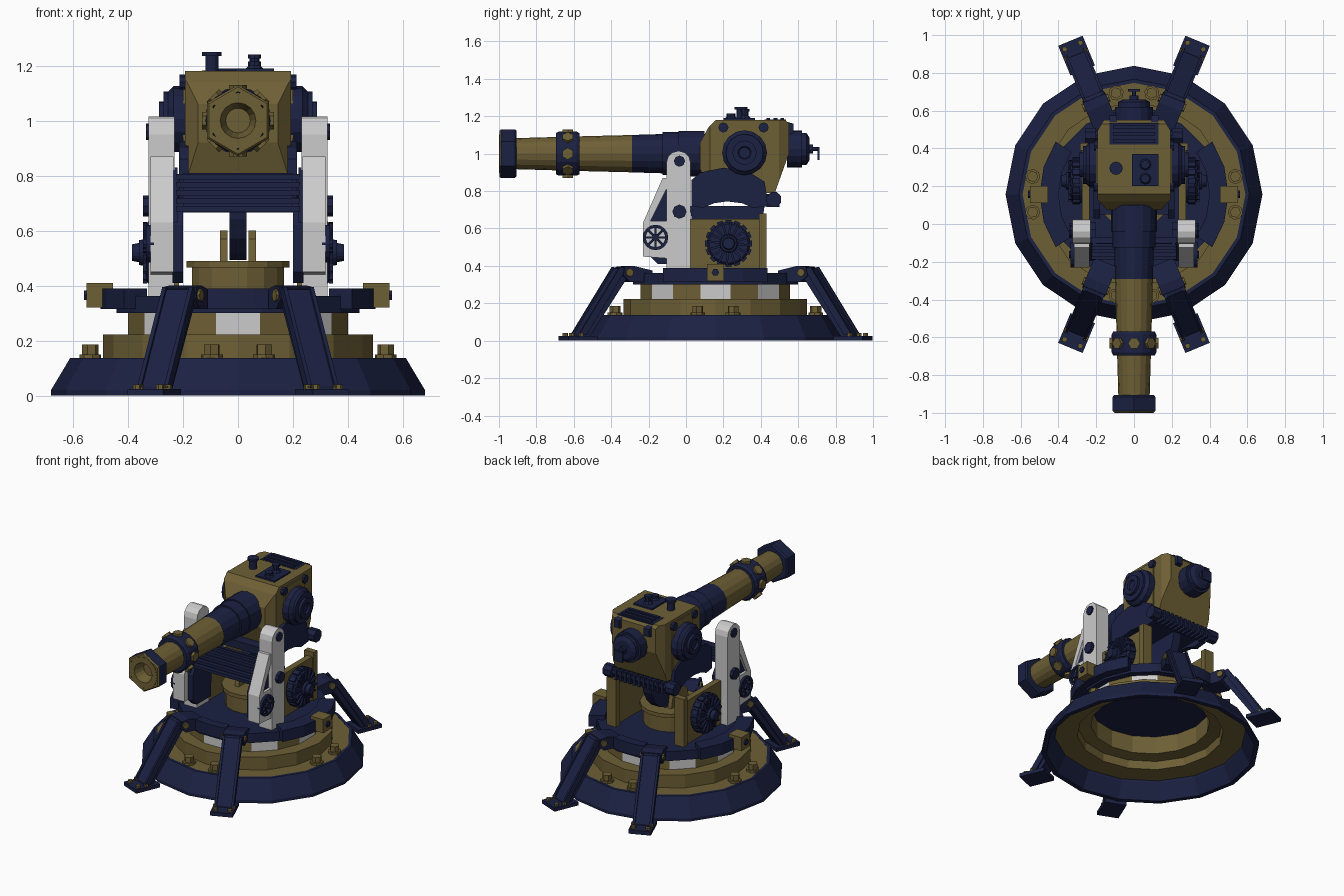
import bpy, bmesh
from math import sin, cos, pi, radians
from mathutils import Matrix, Vector

if "Cube" in bpy.data.objects:
    bpy.data.objects.remove(bpy.data.objects["Cube"])

def material(name, c):
    m = bpy.data.materials.new(name)
    m.diffuse_color = (*c, 1)
    m.use_nodes = True
    m.node_tree.nodes["Principled BSDF"].inputs["Base Color"].default_value = m.diffuse_color
    return m

NAVY = material("navy", (0.011, 0.015, 0.055))
BRASS = material("brass", (0.155, 0.115, 0.036))
I = Matrix()
CY = 0.157                      # turntable centre in y
SIDES = ((-1, "left"), (1, "right"))

def T(x, y, z): return Matrix.Translation((x, y, z))
def polar(deg): return T(0, CY, 0) @ Matrix.Rotation(radians(deg), 4, 'Z')
def place(axis, a, b, h):
    return {'x': (h, a, b), 'y': (a, h, b), 'z': (a, b, h)}[axis]

def finish(name, bm, mat, M=I):
    bmesh.ops.remove_doubles(bm, verts=bm.verts, dist=1e-5)
    bm.transform(M)
    bmesh.ops.recalc_face_normals(bm, faces=bm.faces)
    me = bpy.data.meshes.new(name)
    bm.to_mesh(me)
    bm.free()
    if mat: me.materials.append(mat)
    ob = bpy.data.objects.new(name, me)
    bpy.context.collection.objects.link(ob)
    return ob

def lathe(name, prof, axis, n, mat, M=I, closed=False, turn=0):
    """Turned part: prof = (radius, height) pairs."""
    bm = bmesh.new()
    rings = [[bm.verts.new(place(axis, r * cos(2*pi*k/n + turn), r * sin(2*pi*k/n + turn), h))
              for k in range(n)] for r, h in prof]
    pairs = list(zip(rings, rings[1:])) + ([(rings[-1], rings[0])] if closed else [])
    for p, q in pairs:
        for k in range(n):
            bm.faces.new((p[k], p[(k+1) % n], q[(k+1) % n], q[k]))
    return finish(name, bm, mat, M)

def disc(name, r, a, b, axis, n, mat, M=I, turn=0):
    return lathe(name, [(0, a), (r, a), (r, b), (0, b)], axis, n, mat, M, turn=turn)

def prism_bm(pts, axis, a, b):
    bm = bmesh.new()
    lo, hi = [[bm.verts.new(place(axis, u, v, h)) for u, v in pts] for h in (a, b)]
    bm.faces.new(lo)
    bm.faces.new(hi)
    for k in range(len(pts)):
        j = (k + 1) % len(pts)
        bm.faces.new((lo[k], lo[j], hi[j], hi[k]))
    return bm

def prism(name, pts, axis, a, b, mat, M=I):
    return finish(name, prism_bm(pts, axis, a, b), mat, M)

def box(name, x, y, z, mat, M=I):
    return prism(name, [(x[0], y[0]), (x[1], y[0]), (x[1], y[1]), (x[0], y[1])], 'z', *z, mat, M)

def wedge(name, r0, r1, half, z, mat, deg, steps=4):
    a = [radians(-half + 2 * half * k / steps) for k in range(steps + 1)]
    pts = [(r1*cos(t), r1*sin(t)) for t in a] + [(r0*cos(t), r0*sin(t)) for t in reversed(a)]
    return prism(name, pts, 'z', *z, mat, polar(deg))

# Stepped base, hollow underneath
lathe("base_skirt", [(.65, 0), (.68, 0), (.68, .02), (.61, .137), (.59, .137), (.60, .10)], 'z', 16, NAVY, polar(0), True)
lathe("base_ring", [(.605, .115), (.605, .136), (.49, .136), (.49, .222), (.40, .222), (.40, .31),
                    (.37, .31), (.37, .18), (.45, .17), (.455, .115)], 'z', 16, BRASS, polar(0), True)
for q in range(4):
    for d in (-10, 10):
        M = polar(q * 90 + d) @ T(.545, 0, 0)
        disc("base_bolt_washer", .04, .136, .15, 'z', 8, BRASS, M)
        disc("base_bolt", .03, .15, .185, 'z', 6, BRASS, M)

# Drum of alternating panels
for k in range(16):
    wedge("drum_panel", .385, .408, 11.25, (.22, .315), BRASS if k % 2 else None, k * 22.5, 1)

# Turntable with raised rim segments
disc("turntable", .45, .30, .362, 'z', 16, NAVY, polar(11.25))
for d, h, r in ((0, 34, .50), (180, 34, .50), (90, 14, .46), (270, 14, .46)):
    wedge("turntable_rim", .40, r, h, (.315, .39), NAVY, d)
for d in (0, 180):
    box("rim_block", (.455, .55), (-.045, .045), (.32, .41), BRASS, polar(d))
    disc("rim_block_bolt", .02, .55, .56, 'x', 6, NAVY, polar(d) @ T(0, 0, .365))

# Four stabiliser legs
for d in (67.5, 112.5, 247.5, 292.5):
    M = polar(d)
    prism("leg_hinge", [(.39, .315), (.52, .315), (.56, .35), (.55, .395), (.50, .40), (.39, .375)],
          'y', -.065, .065, NAVY, M)
    disc("leg_pin", .022, -.075, .075, 'y', 8, BRASS, M @ T(.525, 0, .365))
    prism("leg_strut", [(.51, .35), (.53, .395), (.57, .385), (.80, .035), (.80, .01), (.755, .01), (.535, .33)],
          'y', -.05, .05, NAVY, M)
    for s in (-1, 1):
        prism("leg_rail", [(.54, .385), (.575, .395), (.815, .03), (.77, .03)],
              'y', s * .045, s * .06, NAVY, M)
    box("leg_foot", (.71, .88), (-.07, .07), (0, .025), NAVY, M)
    for r, w in ((.85, .045), (.85, -.045), (.80, .055), (.80, -.055)):
        disc("foot_bolt", .015, .025, .04, 'z', 6, BRASS, M @ T(r, w, 0))

# Central pivot with two lugs
lathe("pivot", [(0, .36), (.17, .36), (.17, .465), (.19, .465), (.19, .49), (0, .49)], 'z', 16, BRASS, polar(11.25))
for s, side in SIDES:
    prism("pivot_lug_" + side, [(.06, .48), (.25, .48), (.23, .57), (.19, .60), (.12, .60), (.08, .57)],
          'x', s * .038, s * .066, BRASS)

# Elevation sector under the cradle
arc = [(.22 + .2 * cos(radians(t)), .72 + .23 * sin(radians(t))) for t in range(180, 361, 20)]
prism("elevation_sector", arc, 'x', -.03, .03, NAVY)

# Cradle: side plates, floor and rear roller
CR = [(.03, .72), (.03, .86), (.08, .90), (.2, .925), (.34, .90), (.42, .85), (.44, .72), (.36, .71),
      (.30, .735), (.22, .745), (.15, .735), (.09, .71)]
for s, side in SIDES:
    prism("cradle_plate_" + side, CR, 'x', s * .18, s * .214, NAVY)
    disc("roller_knob_" + side, .042, s * .20, s * .26, 'x', 8, NAVY, T(0, .47, .755), pi / 8)
box("cradle_floor", (-.19, .19), (.05, .43), (.75, .80), NAVY)
disc("rear_roller", .026, -.21, .21, 'x', 8, NAVY, T(0, .47, .755))
for k in range(11):
    x = -.17 + k * .034
    box("roller_tooth", (x - .009, x + .009), (.43, .50), (.715, .785), NAVY)

# Side cheeks, panels and gears
post = [(-.105, .36), (.025, .36)] + [(-.04 + .065 * cos(radians(t)), .95 + .065 * sin(radians(t)))
                                      for t in range(0, 181, 30)]
wing = [(-.1, .44), (-.23, .45), (-.23, .63), (-.125, .87), (-.1, .87), (-.1, .82), (-.19, .64), (-.1, .64)]
for s, side in SIDES:
    prism("cheek_post_" + side, post, 'x', s * .23, s * .325, None)
    prism("cheek_wing_" + side, wing, 'x', s * .235, s * .318, None)
    prism("cheek_liner_" + side, [(-.19, .45), (-.15, .41), (.0, .41), (.01, .66), (-.03, .72), (-.13, .72), (-.19, .62)],
          'x', s * .2, s * .238, NAVY)
    prism("wing_ribs_" + side, [(-.195, .63), (-.1, .63), (-.1, .83)], 'x', s * .22, s * .30, NAVY)
    disc("cheek_bolt_upper_" + side, .03, s * .32, s * .335, 'x', 8, NAVY, T(0, -.035, .96))
    disc("cheek_bolt_lower_" + side, .038, s * .32, s * .345, 'x', 8, NAVY, T(0, -.035, .69))
    # Spoked wheel
    W = T(0, -.163, .552)
    lathe("wheel_rim_" + side, [(.052, s * .305), (.068, s * .305), (.068, s * .335), (.052, s * .335)],
          'x', 16, NAVY, W, True)
    disc("wheel_hub_" + side, .02, s * .305, s * .345, 'x', 8, NAVY, W)
    for k in range(4):
        box("wheel_spoke_" + side, (s * .308, s * .328), (-.058, .058), (-.006, .006), NAVY,
            W @ Matrix.Rotation(k * pi / 4, 4, 'X'))
    # Brass panel with rear post
    box("side_panel_" + side, (s * .235, s * .275), (.02, .43), (.36, .65), BRASS)
    box("panel_post_" + side, (s * .215, s * .285), (.39, .43), (.36, .68), BRASS)
    # Gear with swirled vanes
    G = T(0, .228, .52)
    lathe("gear_" + side, [(0, s * .27), (.118, s * .27), (.118, s * .32), (.105, s * .335), (.05, s * .335),
                           (.045, s * .36), (.035, s * .36), (.03, s * .385), (0, s * .385)], 'x', 16, NAVY, G)
    for k in range(16):
        R = G @ Matrix.Rotation(k * pi / 8, 4, 'X')
        box("gear_tooth_" + side, (s * .285, s * .325), (.11, .126), (-.016, .016), NAVY, R)
        box("gear_vane_" + side, (s * .33, s * .346), (.045, .112), (-.006, .006), NAVY,
            R @ Matrix.Rotation(.3, 4, 'X'))

# Slatted front shield, leaning back
prism("shield", [(-.17, .665), (-.10, .81), (-.08, .80), (-.15, .665)], 'x', -.2, .2, NAVY)
for k in range(5):
    f = k / 4
    y, z = -.165 + .065 * f, .68 + .115 * f
    box("shield_slat", (-.225, .225), (y - .022, y + .03), (z - .01, z + .01), NAVY)

# Breech housing with chamfered vertical corners
bm = prism_bm([(.075, .92), (.075, 1.06), (.12, 1.14), (.16, 1.18), (.53, 1.18), (.55, 1.16), (.55, 1.0),
               (.475, .79), (.12, .79)], 'x', -.192, .192)
for s in (-1, 1):
    for x, y, n in ((.145, .075, -.9), (.16, .55, .6)):
        cut = bmesh.ops.bisect_plane(bm, geom=bm.verts[:] + bm.edges[:] + bm.faces[:], dist=1e-5,
                                     plane_co=Vector((s * x, y, 1)), plane_no=Vector((s, n, 0)), clear_outer=True)
        bmesh.ops.edgeloop_fill(bm, edges=[e for e in cut['geom_cut'] if isinstance(e, bmesh.types.BMEdge)])
finish("breech_housing", bm, BRASS)
for s, side in SIDES:
    lathe("trunnion_" + side, [(0, s * .18), (.12, s * .18), (.12, s * .235), (.10, s * .255), (.10, s * .27),
                               (.065, s * .27), (.065, s * .288), (.035, s * .288), (.03, s * .275), (0, s * .275)],
          'x', 16, NAVY, T(0, .313, 1.005))
    box("housing_strip_" + side, (s * .19, s * .2), (.21, .42), (.85, 1.16), BRASS)
    for y in (.2, .415):
        disc("housing_bolt_" + side, .027, s * .185, s * .212, 'x', 8, NAVY, T(0, y, 1.14))

# Top plate, knobs and vents
box("top_plate", (-.01, .13), (.2, .37), (1.175, 1.19), NAVY)
for y, h in ((.24, 1.215), (.315, 1.24)):
    lathe("plate_knob", [(0, 1.185), (.035, 1.185), (.018, 1.205), (.018, h - .015), (.024, h - .015), (.024, h), (0, h)],
          'z', 8, NAVY, T(.06, y, 0))
lathe("top_valve", [(0, 1.17), (.024, 1.17), (.024, 1.235), (.035, 1.235), (.035, 1.25), (0, 1.25)],
      'z', 12, NAVY, T(-.095, .295, 0))
box("vent_frame", (-.13, .13), (.42, .535), (1.17, 1.182), NAVY)
for y in (.44, .478, .515):
    box("vent_slat", (-.11, .11), (y - .01, y + .01), (1.18, 1.19), NAVY)
for s, side in SIDES:
    prism("rear_clamp_" + side, [(.54, 1.10), (.575, 1.11), (.575, 1.16), (.54, 1.17)], 'x', s * .09, s * .13, NAVY)

# Breech cap and T handle
lathe("breech_cap", [(0, .54), (.10, .54), (.10, .62), (.085, .62), (.085, .645), (.06, .66), (.025, .66),
                     (.025, .68), (.01, .68), (.01, .715), (0, .715)], 'y', 16, NAVY, T(0, 0, 1.025))
box("handle_bar", (-.032, .032), (.702, .714), (.965, 1.035), NAVY)

# Barrel
B = T(0, 0, 1.0)
lathe("barrel_tube", [(0, -.93), (.045, -.93), (.065, -1.0), (.102, -1.0), (.102, -.93), (.083, -.91),
                      (.092, -.60), (.1, -.28), (0, -.28)], 'y', 16, BRASS, B)
lathe("muzzle_collar", [(.105, -.99), (.13, -.99), (.13, -.915), (.12, -.905), (.08, -.905)],
      'y', 6, NAVY, B, True, pi / 2)
lathe("muzzle_face", [(.105, -.985), (.105, -.998), (.122, -.998), (.13, -.99), (.13, -.985)],
      'y', 6, BRASS, B, True, pi / 2)
lathe("stud_band", [(.08, -.695), (.11, -.695), (.118, -.68), (.118, -.585), (.11, -.57), (.08, -.57)],
      'y', 16, NAVY, B, True)
for k in range(8):
    disc("band_stud", .032, .10, .13, 'z', 6, BRASS,
         B @ T(0, -.632, 0) @ Matrix.Rotation(k * pi / 4, 4, 'Y'))
lathe("barrel_sleeve", [(0, -.29), (.1, -.29), (.105, -.125), (.115, -.125), (.115, -.04), (.122, -.04),
                        (.122, .10), (0, .10)], 'y', 16, NAVY, B)
